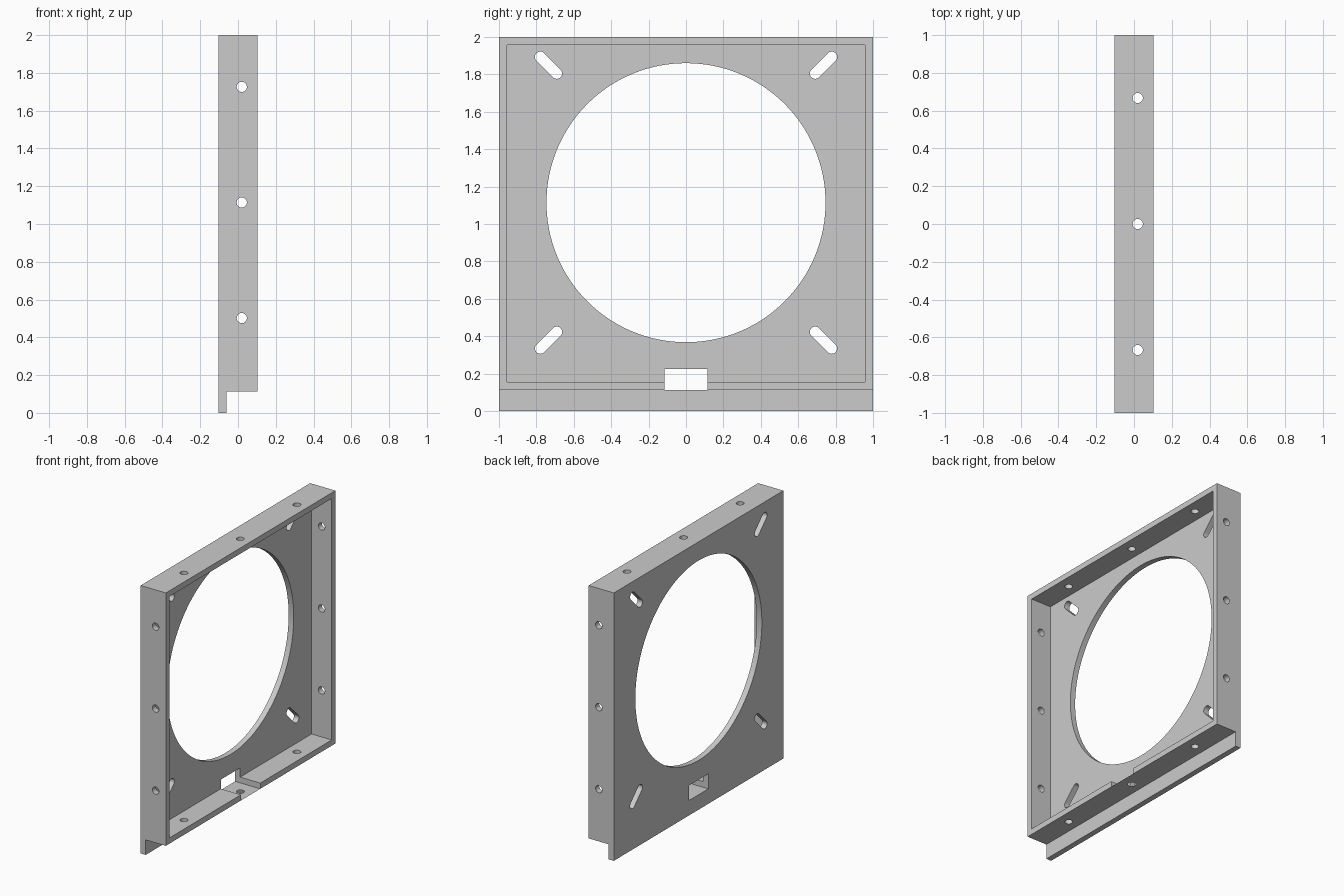
import bpy
import bmesh
from math import radians, sin, cos, pi
from mathutils import Matrix, Vector

cube = bpy.data.objects.get("Cube")
if cube:
    bpy.data.objects.remove(cube, do_unlink=True)

HALF_DEPTH = 0.104      # half of the overall thickness along x
PLATE_FRONT = -0.062    # inner face of the plate
WALL = 0.043            # flange thickness
FRAME_BOTTOM = 0.112    # underside of the lower flange
CENTRE_Z = 1.114        # centre of the fan opening

grey = bpy.data.materials.new("light_grey")
grey.use_nodes = True
COLOUR = (0.6, 0.6, 0.6, 1)
grey.diffuse_color = COLOUR
grey.node_tree.nodes["Principled BSDF"].inputs["Base Color"].default_value = COLOUR


def make_object(name, bm):
    mesh = bpy.data.meshes.new(name)
    bmesh.ops.recalc_face_normals(bm, faces=bm.faces)
    bm.to_mesh(mesh)
    bm.free()
    mesh.materials.append(grey)
    obj = bpy.data.objects.new(name, mesh)
    bpy.context.collection.objects.link(obj)
    return obj


def box(name, low, high):
    low, high = Vector(low), Vector(high)
    bm = bmesh.new()
    bmesh.ops.create_cube(bm, size=1, matrix=Matrix.LocRotScale(
        (low + high) / 2, None, high - low))
    return make_object(name, bm)


def rod(name, matrix, radius, length, stretch=0, segments=32):
    # Prism along local z with a round outline, pulled apart along local y
    bm = bmesh.new()
    outline = []
    for i in range(segments + 2):
        right_end = i <= segments // 2
        a = pi * (i if right_end else i - 1) / (segments // 2)
        shift = stretch if right_end else -stretch
        if stretch or i not in (segments // 2 + 1, segments + 1):
            outline.append(bm.verts.new((radius * cos(a), radius * sin(a) + shift,
                                         -length / 2)))
    base = bm.faces.new(outline)
    top = bmesh.ops.extrude_face_region(bm, geom=[base])["geom"]
    bmesh.ops.translate(bm, vec=(0, 0, length),
                        verts=[g for g in top if isinstance(g, bmesh.types.BMVert)])
    bm.transform(matrix)
    return make_object(name, bm)


def cut(body, cutter):
    mod = body.modifiers.new("cut", "BOOLEAN")
    mod.operation = "DIFFERENCE"
    mod.solver = "EXACT"
    mod.object = cutter
    bpy.context.view_layer.objects.active = body
    bpy.ops.object.modifier_apply(modifier=mod.name)
    bpy.data.objects.remove(cutter, do_unlink=True)


ALONG_X = Matrix.Rotation(radians(90), 4, "Y")
ALONG_Y = Matrix.Rotation(radians(90), 4, "X")

# Solid block, hollowed to a plate with four flanges and a lower lip
frame = box("mounting_frame", (-HALF_DEPTH, -1, 0), (HALF_DEPTH, 1, 2))
cut(frame, box("pocket", (PLATE_FRONT, WALL - 1, FRAME_BOTTOM + WALL),
               (0.3, 1 - WALL, 2 - WALL)))
cut(frame, box("lip_step", (PLATE_FRONT, -1.2, -0.2), (0.3, 1.2, FRAME_BOTTOM)))

# Cable notch through the plate and lower flange
cut(frame, box("cable_notch", (-0.3, -0.114, FRAME_BOTTOM), (0.3, 0.114, 0.224)))

# Large round opening
cut(frame, rod("opening", Matrix.Translation((0, 0, CENTRE_Z)) @ ALONG_X,
               0.746, 1, segments=128))

# Diagonal mounting slots, pointing at the centre of the opening
for sy in (-1, 1):
    for sz in (-1, 1):
        place = (Matrix.Translation((PLATE_FRONT, sy * 0.735, CENTRE_Z + sz * 0.735))
                 @ Matrix.Rotation(radians(45 * sy * sz), 4, "X") @ ALONG_X)
        cut(frame, rod("slot", place, 0.029, 0.2, stretch=0.062))

# Screw holes through the side flanges, then the upper and lower ones
for step in (-1, 0, 1):
    side = Matrix.Translation((0.02, 0, CENTRE_Z + step * 0.612)) @ ALONG_Y
    cut(frame, rod("side_hole", side, 0.027, 3))
    cut(frame, rod("end_hole", Matrix.Translation((0.02, step * 0.667, 1)), 0.027, 3))

# Round walls smooth, corners sharp
bpy.ops.object.select_all(action="DESELECT")
frame.select_set(True)
bpy.context.view_layer.objects.active = frame
bpy.ops.object.shade_smooth_by_angle(angle=radians(30))
